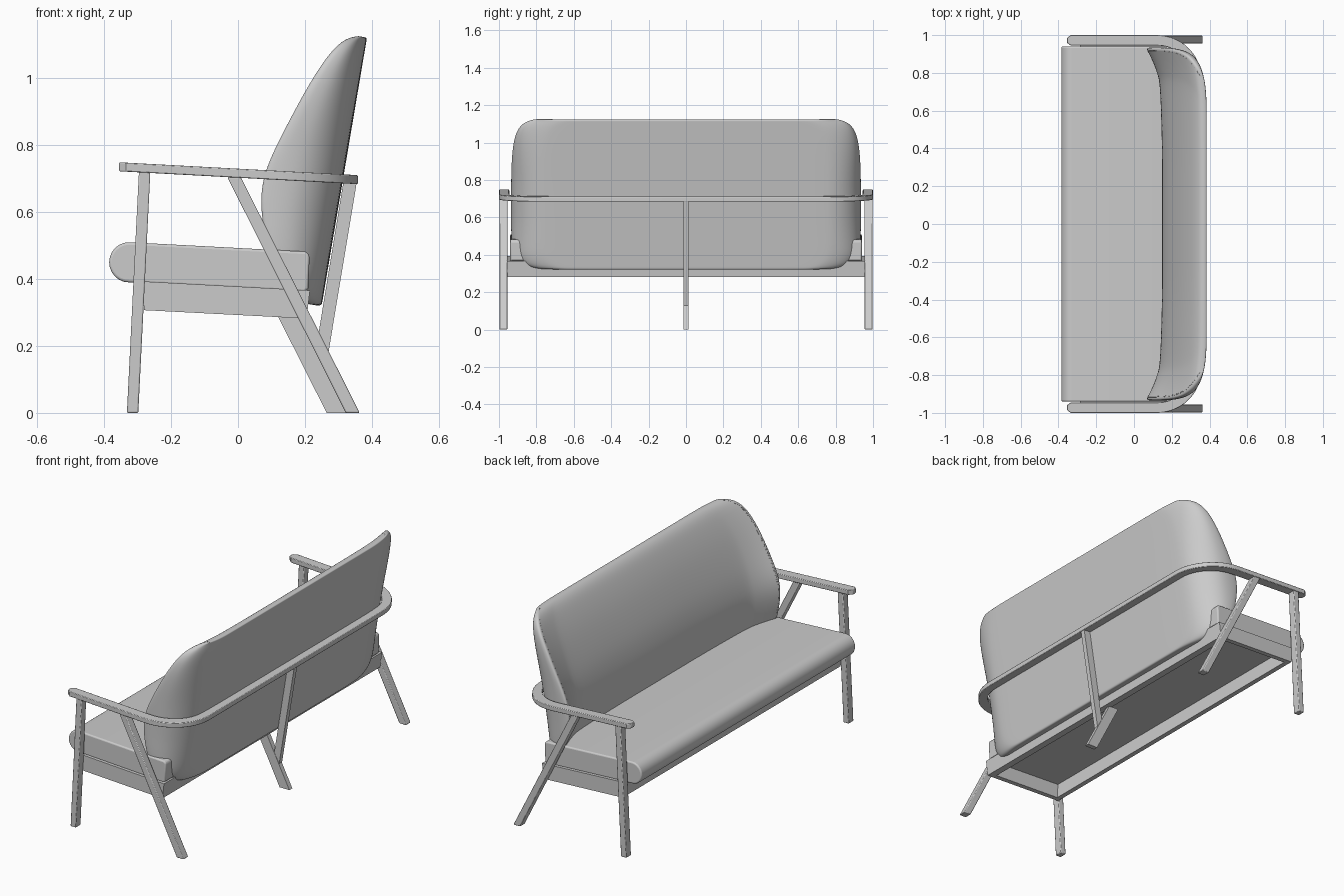
import bpy, bmesh, math

if "Cube" in bpy.data.objects:
    bpy.data.objects.remove(bpy.data.objects["Cube"])


def finish(name, bm, bevel=0.0, mirror=False, subsurf=0, segments=2):
    bmesh.ops.recalc_face_normals(bm, faces=bm.faces)
    me = bpy.data.meshes.new(name)
    bm.to_mesh(me)
    bm.free()
    ob = bpy.data.objects.new(name, me)
    bpy.context.collection.objects.link(ob)
    bpy.ops.object.select_all(action='DESELECT')
    ob.select_set(True)
    bpy.context.view_layer.objects.active = ob
    if subsurf:
        for p in me.polygons:
            p.use_smooth = True
        ob.modifiers.new("Subdivision", 'SUBSURF').levels = subsurf
        ob.modifiers["Subdivision"].render_levels = subsurf
    else:
        bpy.ops.object.shade_smooth_by_angle(angle=math.radians(35))
    if bevel:
        b = ob.modifiers.new("Bevel", 'BEVEL')
        b.width, b.segments = bevel, segments
        b.limit_method, b.angle_limit = 'ANGLE', math.radians(40)
    if mirror:
        m = ob.modifiers.new("Mirror", 'MIRROR')
        m.use_axis = (False, True, False)
    return ob


def prism(name, pts, y0, y1, **kw):
    """Side profile (x, z) extruded from y0 to y1."""
    bm = bmesh.new()
    a = [bm.verts.new((x, y0, z)) for x, z in pts]
    b = [bm.verts.new((x, y1, z)) for x, z in pts]
    bm.faces.new(a)
    bm.faces.new(b)
    n = len(pts)
    for i in range(n):
        j = (i + 1) % n
        bm.faces.new((a[i], a[j], b[j], b[i]))
    return finish(name, bm, **kw)


def loft(name, loops, capped_strip=False, **kw):
    """Join closed loops of points; ends closed by quads across each loop."""
    bm = bmesh.new()
    rows = [[bm.verts.new(p) for p in loop] for loop in loops]
    n = len(rows[0])
    for r, s in zip(rows, rows[1:]):
        for i in range(n):
            j = (i + 1) % n
            bm.faces.new((r[i], r[j], s[j], s[i]))
    for r in (rows[0], rows[-1]):
        for i in range(n // 2 - 1):
            bm.faces.new((r[i], r[i + 1], r[n - 2 - i], r[n - 1 - i]))
    return finish(name, bm, **kw)


# Legs at the four corners
prism("front_leg", [(-0.332, 0), (-0.298, 0), (-0.262, 0.72), (-0.296, 0.722)],
      0.955, 0.998, bevel=0.004, mirror=True)
prism("rear_leg", [(0.322, 0), (0.364, 0), (0.008, 0.705), (-0.032, 0.705)],
      0.955, 0.998, bevel=0.004, mirror=True)

# Central rear leg and the post carrying the back rail
prism("center_leg", [(0.265, 0), (0.325, 0), (0.18, 0.285), (0.12, 0.287)], -0.013, 0.013)
prism("center_post", [(0.262, 0.13), (0.355, 0.69), (0.315, 0.69), (0.232, 0.185)], -0.013, 0.013)

# Seat frame
prism("side_rail", [(-0.285, 0.393), (-0.281, 0.307), (0.205, 0.282), (0.215, 0.366)],
      0.93, 0.957, mirror=True)
prism("front_rail", [(-0.285, 0.393), (-0.281, 0.307), (-0.253, 0.306), (-0.257, 0.392)], -0.93, 0.93)
prism("rear_rail", [(0.17, 0.368), (0.165, 0.284), (0.205, 0.282), (0.215, 0.366)], -0.93, 0.93)

# Armrests and back rail: one sloping U-shaped band
def rail_z(x):
    return 0.749 - 0.054 * (x + 0.355)

outer = [(-0.335, 1.0)]
inner = [(-0.335, 0.945)]
outer.insert(0, (-0.355, 0.985))
inner.insert(0, (-0.355, 0.96))
for k in range(13):
    a = math.radians(90 - 7.5 * k)
    outer.append((0.123 + 0.235 * math.cos(a), 0.765 + 0.235 * math.sin(a)))
    inner.append((0.123 + 0.187 * math.cos(a), 0.765 + 0.18 * math.sin(a)))
outer += [(x, -y) for x, y in reversed(outer)]
inner += [(x, -y) for x, y in reversed(inner)]
plan = outer + inner[::-1]
loft("arm_and_back_rail", [[(x, y, rail_z(x) - d) for x, y in plan] for d in (0.027, 0.0)],
     bevel=0.003)

# Seat cushion with a fully rounded front
prof = []
for k in range(13):
    a = math.radians(90 + 15 * k)
    prof.append((-0.326 + 0.059 * math.cos(a), 0.45 + 0.06 * math.sin(a)))
prof += [(0.20, 0.361), (0.21, 0.372), (0.214, 0.47), (0.204, 0.482)]
prism("seat_cushion", prof, -0.94, 0.94, bevel=0.018, segments=4)

# Back cushion: rows of (height, half width, wing front x, middle front x)
ROWS = [(.318, .78, .20, .21), (.33, .87, .16, .185), (.38, .925, .11, .16),
        (.46, .935, .08, .15), (.56, .935, .06, .148), (.63, .935, .06, .152),
        (.70, .935, .078, .165), (.785, .935, .118, .187), (.94, .93, .197, .245),
        (1.04, .91, .257, .295), (1.09, .875, .298, .325), (1.113, .83, .33, .348),
        (1.122, .79, .36, .365)]


def back_section(z0, w, xf, xm):
    xb = 0.25 + 0.169 * (z0 - 0.32)
    rx, ry = min(0.17, 0.8 * (xb - xf)), 0.2
    back, front = [], []
    ys = [0.0, 0.2, 0.4]
    for y in ys:
        back.append((xb, y))
    for k in range(7):
        a = math.radians(15 * k)
        back.append((xb - rx + rx * math.cos(a), w - ry + ry * math.sin(a)))
    back.append((xf + 0.12 * (xb - xf), w))
    for i, (_, y) in enumerate(back):
        y = min(y, w - 0.012) if i < len(back) - 1 else w - 0.004
        if i == len(back) - 2:
            y = w - 0.03
        s = min(1.0, (w - y) / 0.3)
        front.append((xf + (xm - xf) * (1 - (1 - s) ** 2), y))
    full = lambda h: [(x, -y) for x, y in h[:0:-1]] + h
    loop = full(back) + full(front)[::-1]
    return [(x, y, z0 + 0.17 * (xb - x)) for x, y in loop]


loft("back_cushion", [back_section(*r) for r in ROWS], subsurf=2)
